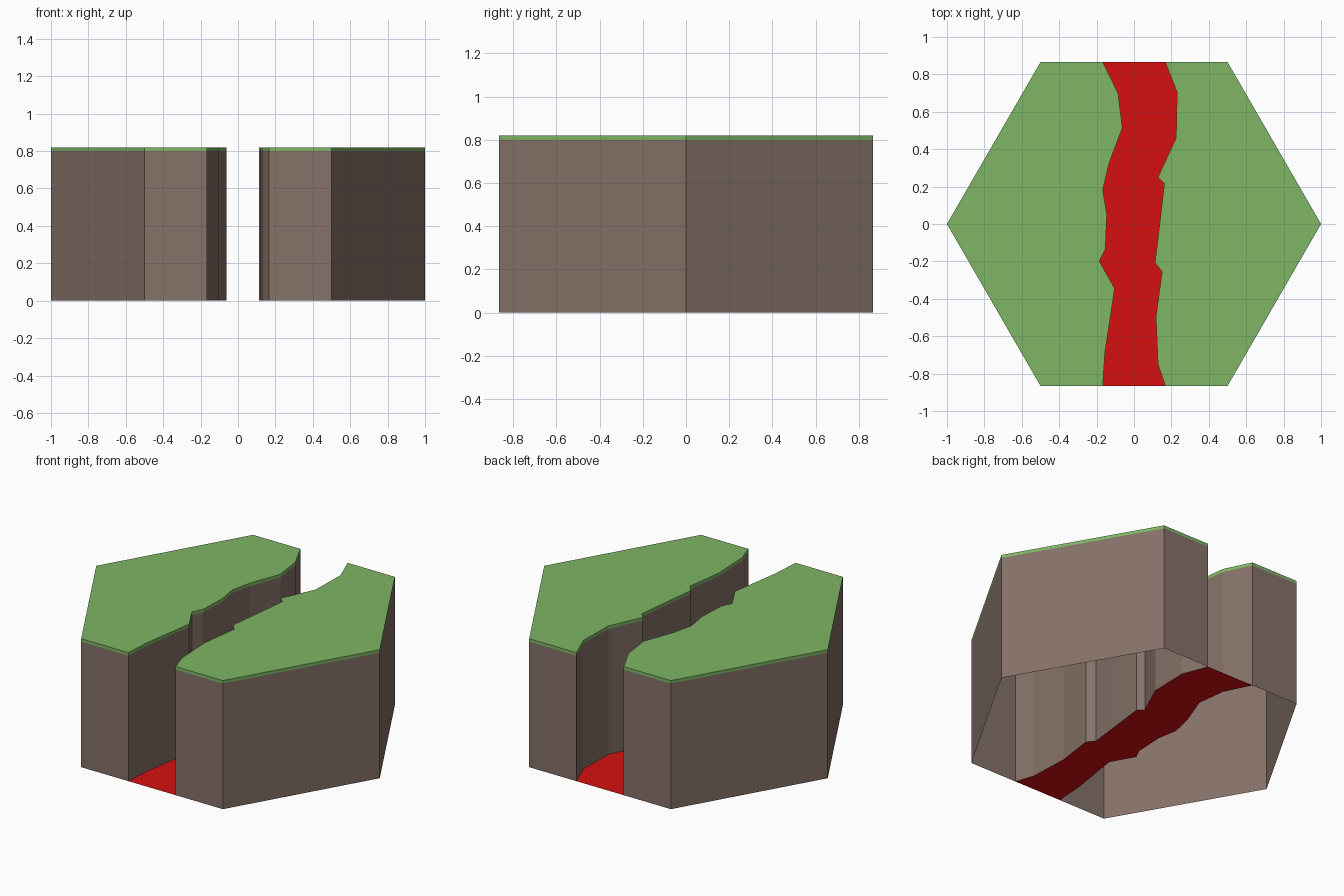
import bpy, bmesh, math

if "Cube" in bpy.data.objects:
    bpy.data.objects.remove(bpy.data.objects["Cube"])

SOIL_TOP, GRASS_TOP = 0.80, 0.82
H = math.sqrt(3) / 2

# Canyon edges, listed from back to front
LEFT_EDGE = [(-.167, H), (-.085, .70), (-.062, .515), (-.135, .32), (-.167, .18),
             (-.145, .05), (-.153, -.135), (-.185, -.20), (-.103, -.345),
             (-.155, -.685), (-.167, -H)]
RIGHT_EDGE = [(.167, H), (.23, .705), (.225, .46), (.128, .25), (.162, .215),
              (.137, 0), (.112, -.207), (.15, -.255), (.117, -.495),
              (.128, -.75), (.167, -H)]

# Each bank is half a hexagon closed by a canyon edge (counter-clockwise)
BANKS = {
    "left": [(-.5, H), (-1, 0), (-.5, -H)] + LEFT_EDGE[::-1],
    "right": [(.5, -H), (1, 0), (.5, H)] + RIGHT_EDGE,
}


def material(name, color):
    mat = bpy.data.materials.new(name)
    mat.diffuse_color = (*color, 1)
    mat.use_nodes = True
    mat.node_tree.nodes["Principled BSDF"].inputs["Base Color"].default_value = mat.diffuse_color
    return mat


def slab(name, outline, z0, z1, mat, cap):
    """Walls around an outline from z0 to z1, with an optional top face."""
    bm = bmesh.new()
    top = [bm.verts.new((x, y, z1)) for x, y in outline]
    if z1 > z0:
        low = [bm.verts.new((x, y, z0)) for x, y in outline]
        for i in range(len(outline)):
            j = (i + 1) % len(outline)
            bm.faces.new((low[i], low[j], top[j], top[i]))
    if cap:
        face = bm.faces.new(top)
        bmesh.ops.triangulate(bm, faces=[face])
    mesh = bpy.data.meshes.new(name)
    bm.to_mesh(mesh)
    bm.free()
    mesh.materials.append(mat)
    obj = bpy.data.objects.new(name, mesh)
    bpy.context.collection.objects.link(obj)


grass = material("grass", (.212, .468, .133))
soil = material("soil", (.235, .168, .138))
red = material("red_floor", (.675, .005, .005))

# Banks: open-bottomed soil walls with a thin grass layer on top
for side, outline in BANKS.items():
    slab(side + "_soil_wall", outline, 0, SOIL_TOP, soil, False)
    slab(side + "_grass_layer", outline, SOIL_TOP, GRASS_TOP, grass, True)

# Flat canyon floor, facing up
slab("canyon_floor", LEFT_EDGE + RIGHT_EDGE[::-1], 0, 0, red, True)
